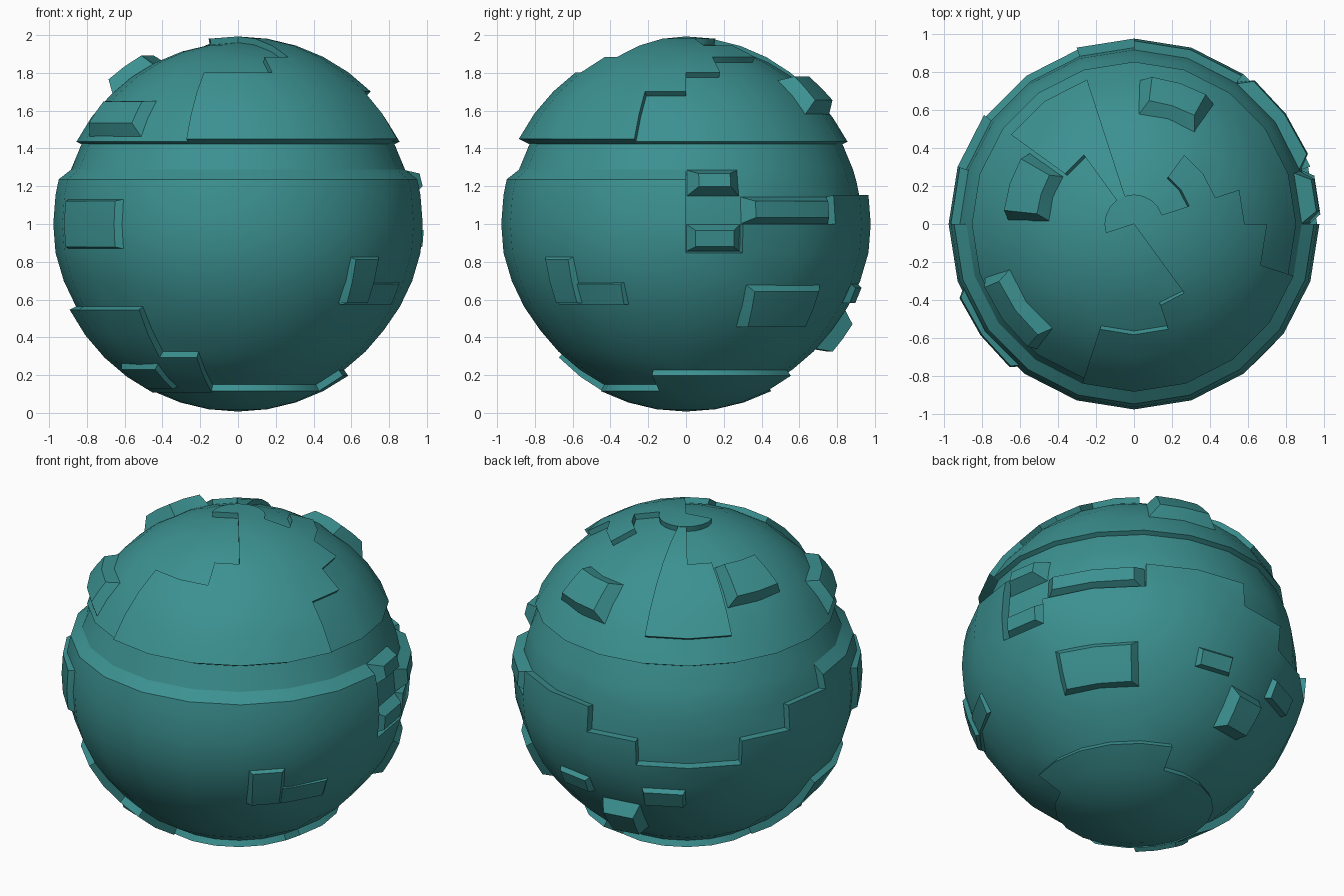
import bpy, bmesh, math
from mathutils import Vector

if "Cube" in bpy.data.objects:
    bpy.data.objects.remove(bpy.data.objects["Cube"])

teal = bpy.data.materials.new("teal")
teal.diffuse_color = (0.045, 0.283, 0.283, 1)
teal.use_nodes = True
teal.node_tree.nodes["Principled BSDF"].inputs["Base Color"].default_value = teal.diffuse_color


def point(az, lat, r):
    a, l = math.radians(az), math.radians(lat)
    return Vector((r * math.cos(l) * math.cos(a), r * math.cos(l) * math.sin(a), 1 + r * math.sin(l)))


def finish(bm, name):
    bmesh.ops.recalc_face_normals(bm, faces=bm.faces)
    me = bpy.data.meshes.new(name)
    bm.to_mesh(me)
    bm.free()
    me.materials.append(teal)
    ob = bpy.data.objects.new(name, me)
    bpy.context.collection.objects.link(ob)
    bpy.ops.object.select_all(action='DESELECT')
    ob.select_set(True)
    bpy.context.view_layer.objects.active = ob
    bpy.ops.object.shade_smooth_by_angle(angle=math.radians(25))


def within(az, a0, a1):
    return (az - a0) % 360 < a1 - a0


GROOVE, DOME, DOME_HIGH = 0.93, 0.96, 0.993
# raised part of the dome: azimuth range for each ring, from the pole down
HIGH = [(-54, 198), (-54, 18), (-54, 54), (-72, 18), (-108, 0), (-108, -18), (-108, -18)]


def body_radius(lat):
    if lat >= 18:
        return GROOVE
    if lat >= -9:
        return 0.978
    return max(0.955, 0.978 + (lat + 9) / 27 * 0.023)


def radius(az, mid, lat):
    """Surface radius at latitude lat for the cell with centre (az, mid)."""
    if mid > 27:
        row = int((90 - mid) // 9)
        if within(az, *HIGH[row]):
            return DOME_HIGH
        # back tongue of the dome
        if mid > 36 and within(az, 108, 144 if mid < 63 else 126) and mid < 81:
            return 0.99
        return DOME
    if mid > 18:
        return GROOVE
    # stepped recess at the back, and shallow recess on the right
    if ((mid > 9 and within(az, 0, 180)) or (mid > 0 and within(az, 90, 162))
            or (mid > -9 and within(az, 108, 144)) or (mid > 0 and within(az, 0, 54))
            or (mid > -9 and within(az, 0, 18))):
        return GROOVE
    # bottom cap and lower left patch
    if mid < -63 or (mid < -54 and within(az, -18, 72)):
        return 0.993
    if (-45 < mid < -27 and within(az, 180, 234)) or (-63 < mid < -45 and within(az, 180, 252)):
        return 1.0
    return body_radius(lat)


# stepped ball: cells on a 20 by 20 grid, with walls wherever levels differ
lats = sorted(list(range(-90, 91, 9)) + [14], reverse=True)
bm = bmesh.new()
cache = {}


def vert(az, lat, r):
    az = 0 if abs(lat) == 90 else az % 360
    key = (az, lat, round(r, 4))
    if key not in cache:
        cache[key] = bm.verts.new(point(az, lat, r))
    return cache[key]


def face(vs):
    vs = list(dict.fromkeys(vs))
    if len(vs) > 2 and not bm.faces.get(vs):
        bm.faces.new(vs)


for i in range(len(lats) - 1):
    t, b = lats[i], lats[i + 1]
    m = (t + b) / 2
    for c in range(20):
        a0, a1 = c * 18, c * 18 + 18
        am = a0 + 9
        rt, rb = radius(am, m, t), radius(am, m, b)
        face([vert(a0, t, rt), vert(a0, b, rb), vert(a1, b, rb), vert(a1, t, rt)])
        nt, nb = radius(am + 18, m, t), radius(am + 18, m, b)
        face([vert(a1, t, rt), vert(a1, b, rb), vert(a1, b, nb), vert(a1, t, nt)])
        if i < len(lats) - 2:
            d = radius(am, (b + lats[i + 2]) / 2, b)
            face([vert(a0, b, rb), vert(a1, b, rb), vert(a1, b, d), vert(a0, b, d)])
finish(bm, "stepped_ball")


def plate(name, a0, a1, l0, l1, top, ia=4, il=3.2, base=0.925):
    """Raised plate with sloping sides, following the ball's grid."""
    az = list(range(a0, a1 + 1, 18))
    la = list(range(l0, l1 + 1, 9))
    bm = bmesh.new()

    def grid(r, da, dl):
        A = [az[0] + da] + az[1:-1] + [az[-1] - da]
        L = [la[0] + dl] + la[1:-1] + [la[-1] - dl]
        return [[bm.verts.new(point(a, l, r)) for a in A] for l in L]

    low, high = grid(base, 0, 0), grid(top, ia, il)
    n, m = len(la), len(az)
    for j in range(n - 1):
        for i in range(m - 1):
            bm.faces.new([high[j][i], high[j][i + 1], high[j + 1][i + 1], high[j + 1][i]])
    rim = ([(0, i) for i in range(m)] + [(j, m - 1) for j in range(1, n)]
           + [(n - 1, i) for i in range(m - 2, -1, -1)] + [(j, 0) for j in range(n - 2, 0, -1)])
    for (p, q), (s, u) in zip(rim, rim[1:] + rim[:1]):
        bm.faces.new([low[p][q], low[s][u], high[s][u], high[p][q]])
    finish(bm, name)


# raised plates around the dome
plate("dome_plate_front_left", 198, 234, 27, 45, 1.01, 5, 5)
plate("dome_plate_left", 144, 180, 45, 63, 1.03, 6, 3)
plate("dome_plate_back_right", 54, 90, 36, 54, 1.02, 7, 4)
# raised plates around the middle
plate("middle_plate_left", 198, 234, -9, 9, 1.0, 5, 2)
plate("right_plate_upper", 0, 18, 9, 18, 1.0, 4, 2.5)
plate("right_plate_middle", 18, 54, 0, 9, 0.99, 4, 2)
plate("right_plate_lower", 0, 18, -9, 0, 0.985, 3, 2)
# raised plates on the lower half
plate("lower_plate_front_a", 306, 342, -27, -18, 0.975, 4, 1)
plate("lower_plate_front_b", 306, 324, -27, -9, 0.99, 4, 2)
plate("lower_plate_right", 18, 54, -36, -18, 1.0, 5, 3)
plate("lower_plate_back_a", 108, 126, -27, -18, 0.995, 2, 1.5)
plate("lower_plate_back_b", 90, 108, -45, -27, 1.03, 3, 4)
plate("lower_plate_back_c", 72, 90, -27, -18, 0.99, 3, 2)
plate("lower_plate_left", 198, 234, -63, -45, 1.02, 5, 4)
